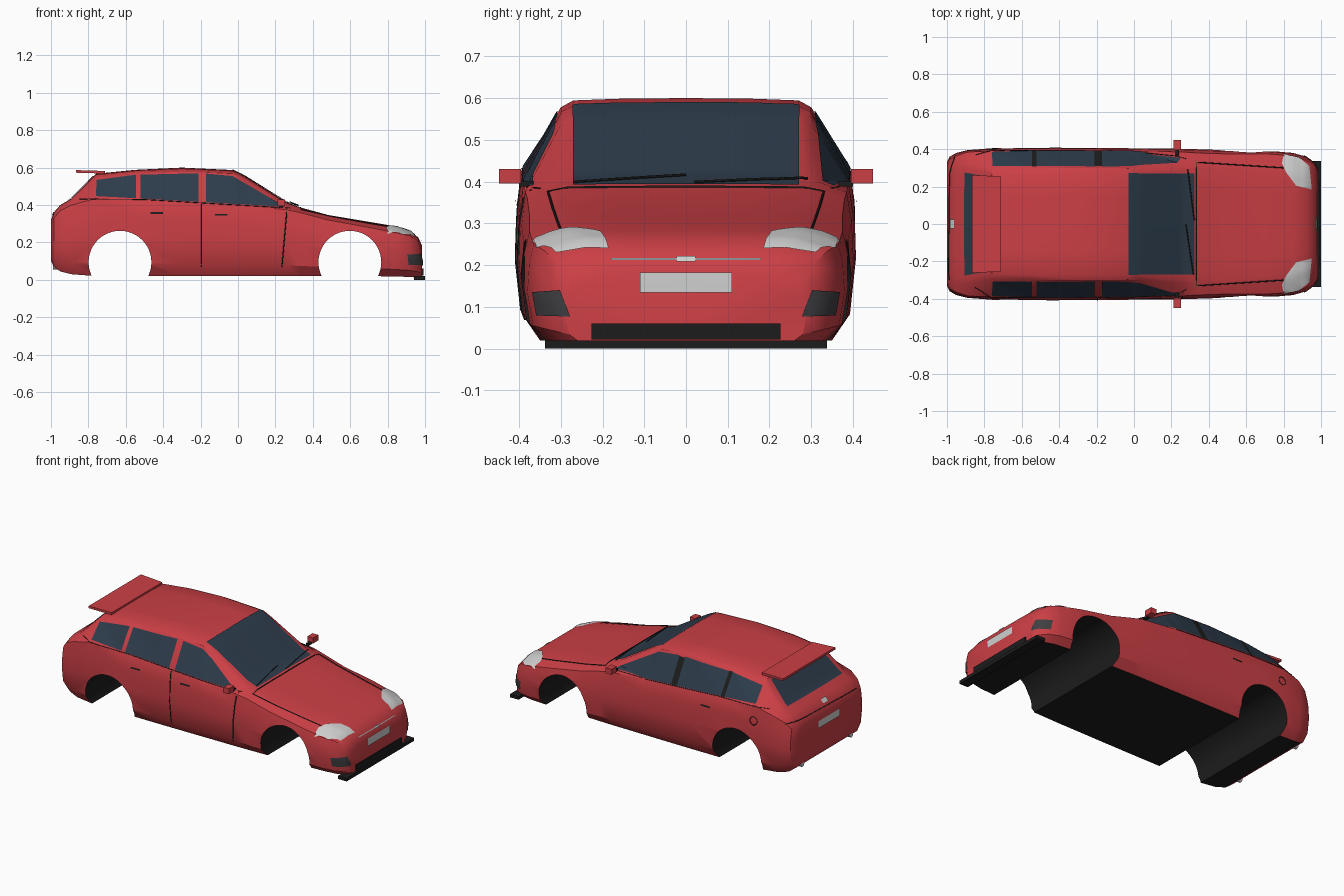
import bpy, bmesh, math
from mathutils import Vector
from mathutils.bvhtree import BVHTree

cube = bpy.data.objects.get("Cube")
if cube:
    bpy.data.objects.remove(cube, do_unlink=True)


def material(name, r, g, b):
    m = bpy.data.materials.new(name)
    m.use_nodes = True
    m.diffuse_color = (r, g, b, 1)
    m.node_tree.nodes["Principled BSDF"].inputs["Base Color"].default_value = (r, g, b, 1)
    return m


RED = material("red paint", 0.6, 0.05, 0.06)
GLASS = material("tinted glass", 0.026, 0.045, 0.07)
BLACK = material("black trim", 0.012, 0.012, 0.012)
GREY = material("dark lamp grey", 0.05, 0.05, 0.055)
PALE = material("pale lamp grey", 0.62, 0.63, 0.62)


def add_object(name, bm, *mats):
    mesh = bpy.data.meshes.new(name)
    bm.to_mesh(mesh)
    bm.free()
    obj = bpy.data.objects.new(name, mesh)
    for m in mats:
        mesh.materials.append(m)
    bpy.context.collection.objects.link(obj)
    return obj


def smooth(obj, degrees=30):
    bpy.ops.object.select_all(action='DESELECT')
    obj.select_set(True)
    bpy.context.view_layer.objects.active = obj
    bpy.ops.object.shade_smooth_by_angle(angle=math.radians(degrees))


# Body shell: x, half width, floor, belt width, belt height, rail width, rail height, crown
STATIONS = [
    (-1.0, .33, .10, .31, .29, .27, .31, .32),
    (-.985, .36, .07, .345, .33, .30, .35, .36),
    (-.95, .38, .045, .365, .37, .32, .39, .40),
    (-.89, .395, .03, .385, .40, .32, .425, .435),
    (-.76, .405, .02, .39, .435, .295, .545, .567),
    (-.55, .407, .02, .395, .425, .30, .568, .588),
    (-.3, .407, .02, .395, .41, .30, .578, .60),
    (-.03, .405, .02, .39, .40, .298, .568, .587),
    (.03, .404, .02, .39, .395, .30, .538, .558),
    (.26, .402, .02, .385, .375, .315, .40, .415),
    (.33, .40, .02, .38, .36, .32, .38, .388),
    (.48, .395, .02, .375, .32, .33, .34, .347),
    (.70, .393, .02, .375, .28, .31, .30, .31),
    (.85, .38, .018, .365, .25, .30, .275, .285),
    (.92, .36, .015, .34, .235, .28, .25, .262),
    (.965, .325, .012, .305, .20, .25, .215, .225),
    (.985, .29, .012, .27, .15, .22, .17, .18),
]


def section(w, floor, bw, bz, rw, rz, top):
    side = bz - floor
    half = [(0, floor), (.86 * w, floor), (.965 * w, floor + .16 * side),
            (w, floor + .5 * side), (.7 * w + .3 * bw, floor + .8 * side), (bw, bz),
            (rw, rz), (rw - .03, rz + .75 * (top - rz)),
            (.5 * rw, rz + .95 * (top - rz)), (0, top)]
    return half + [(-y, z) for y, z in half[-2:0:-1]]


bm = bmesh.new()
rings = [[bm.verts.new((s[0], y, z)) for y, z in section(*s[1:])] for s in STATIONS]
for a, b in zip(rings, rings[1:]):
    for i in range(len(a)):
        j = (i + 1) % len(a)
        bm.faces.new((a[i], a[j], b[j], b[i]))
bm.faces.new(rings[0])
bm.faces.new(rings[-1])
bmesh.ops.recalc_face_normals(bm, faces=bm.faces)
surface = BVHTree.FromBMesh(bm)
body = add_object("body", bm, RED, BLACK)

# Wheel arches cut right through the shell
ARCHES, ARCH_Z, ARCH_R = (-.631, .598), .094, .168
for x in ARCHES:
    bpy.ops.mesh.primitive_cylinder_add(vertices=48, radius=ARCH_R, depth=1.2,
                                        location=(x, 0, ARCH_Z), rotation=(math.pi / 2, 0, 0))
    cutter = bpy.context.object
    cutter.name = "arch_cutter"
    cutter.hide_render = True
    mod = body.modifiers.new("arch", 'BOOLEAN')
    mod.operation, mod.solver, mod.object = 'DIFFERENCE', 'EXACT', cutter
    bpy.ops.object.select_all(action='DESELECT')
    body.select_set(True)
    bpy.context.view_layer.objects.active = body
    bpy.ops.object.modifier_apply(modifier=mod.name)
    bpy.data.objects.remove(cutter, do_unlink=True)


def in_arch(v, x):
    return abs(math.hypot(v.x - x, v.z - ARCH_Z) - ARCH_R) < .004


# Black underside and arch linings
for p in body.data.polygons:
    points = [body.data.vertices[i].co for i in p.vertices]
    lining = abs(p.normal.y) < .2 and any(all(in_arch(v, x) for v in points) for x in ARCHES)
    p.material_index = int(lining or (p.normal.z < -.85 and p.center.z < .06))
smooth(body)

# Flat outlines are pressed onto the shell from one of these sides
SIDES = {
    "near": (lambda a, b: (a, -2, b), Vector((0, 1, 0))),
    "far": (lambda a, b: (a, 2, b), Vector((0, -1, 0))),
    "top": (lambda a, b: (a, b, 2), Vector((0, 0, -1))),
    "nose": (lambda a, b: (2, a, b), Vector((-1, 0, 0))),
    "tail": (lambda a, b: (-2, a, b), Vector((1, 0, 0))),
}


def press(a, b, side, lift):
    origin, ray = SIDES[side]
    start = Vector(origin(a, b))
    hit, normal, _, _ = surface.ray_cast(start, ray)
    if hit is None:
        hit, normal, _, _ = surface.find_nearest(start + ray * 1.1)
    return hit + normal * lift


def plate(name, outline, side, mat, lift=.004, grid=.02):
    bm = bmesh.new()
    bm.faces.new([bm.verts.new((a, b, 0)) for a, b in outline])
    for axis in (0, 1):
        values = [p[axis] for p in outline]
        for k in range(math.ceil(min(values) / grid), math.ceil(max(values) / grid)):
            at, normal = Vector(), Vector()
            at[axis], normal[axis] = k * grid, 1
            bmesh.ops.bisect_plane(bm, geom=bm.verts[:] + bm.edges[:] + bm.faces[:],
                                   plane_co=at, plane_no=normal)
    for v in bm.verts:
        v.co = press(v.co.x, v.co.y, side, lift)
    bm.normal_update()
    if sum(f.normal.dot(SIDES[side][1]) * f.calc_area() for f in bm.faces) > 0:
        bmesh.ops.reverse_faces(bm, faces=bm.faces[:])
    obj = add_object(name, bm, mat)
    smooth(obj)
    return obj


def rect(a0, a1, b0, b1):
    return [(a0, b0), (a1, b0), (a1, b1), (a0, b1)]


def seam(name, path, side, radius=.003, lift=.001, steps=14):
    curve = bpy.data.curves.new(name, 'CURVE')
    curve.dimensions, curve.bevel_depth, curve.bevel_resolution = '3D', radius, 0
    points = [Vector(p).lerp(Vector(q), i / steps)
              for p, q in zip(path, path[1:]) for i in range(steps + 1)]
    spline = curve.splines.new('POLY')
    spline.points.add(len(points) - 1)
    for target, p in zip(spline.points, points):
        target.co = (*press(p.x, p.y, side, lift), 1)
    curve.materials.append(BLACK)
    bpy.context.collection.objects.link(bpy.data.objects.new(name, curve))


def box(name, x0, x1, y0, y1, z0, z1, mat):
    bm = bmesh.new()
    bmesh.ops.create_cube(bm, size=1)
    for v in bm.verts:
        v.co = ((x0 + x1) / 2 + v.co.x * (x1 - x0), (y0 + y1) / 2 + v.co.y * (y1 - y0),
                (z0 + z1) / 2 + v.co.z * (z1 - z0))
    return add_object(name, bm, mat)


# Glass
WINDOWS = {
    "quarter_window": [(-.76, .445), (-.545, .434), (-.545, .56), (-.755, .532)],
    "rear_door_window": [(-.52, .433), (-.21, .415), (-.21, .568), (-.52, .56)],
    "front_door_window": [(-.17, .413), (.25, .388), (-.03, .553), (-.17, .566)],
}
for side in ("near", "far"):
    for name, outline in WINDOWS.items():
        plate(f"{name}_{side}", outline, side, GLASS)
    seam(f"belt_line_{side}", [(-.85, .432), (-.5, .429), (.28, .383)], side, .002)
plate("windscreen", rect(-.03, .322, -.27, .27), "top", GLASS)
plate("tailgate_window", [(-.275, .425), (.275, .425), (.25, .552), (-.25, .552)], "tail", GLASS)
for name, a, b, low in (("door_pillar", -.21, -.17, .413), ("rear_pillar", -.545, -.52, .432)):
    plate(f"{name}_far", rect(a, b, low, .562), "far", BLACK)

# Panel gaps, handles and wipers
seam("rear_door_gap", [(-.195, .07), (-.195, .405)], "near")
seam("front_door_gap", [(.235, .07), (.262, .38)], "near")
seam("bonnet_gap", [(.80, -.30), (.335, -.33), (.335, .33), (.80, .30)], "top")
seam("tailgate_gap", [(.365, .362), (.22, .357), (-.30, .345)], "tail")
for name, x, z, side in (("rear_handle_near", -.435, .357, "near"),
                         ("front_handle_near", -.09, .347, "near"),
                         ("rear_handle_far", -.42, .35, "far")):
    plate(name, rect(x - .033, x + .033, z - .005, z + .005), side, BLACK, .006)
seam("fuel_cap", [(-.755 + .025 * math.cos(t * math.pi / 8), .343 + .025 * math.sin(t * math.pi / 8))
                  for t in range(17)], "far", .002, steps=1)
seam("wiper_a", [(.315, -.27), (.275, 0)], "top", .003, .008)
seam("wiper_b", [(.32, .02), (.285, .29)], "top", .003, .008)

# Lamps, number plates and trim
LAMP = [(.79, .325), (.80, .372), (.88, .355), (.935, .31), (.948, .185), (.865, .205), (.81, .28)]
FOG = [(.30, .14), (.365, .135), (.355, .08), (.278, .077)]
for s, side in ((-1, "near"), (1, "far")):
    plate(f"headlamp_{side}", [(x, s * y) for x, y in LAMP], "top", PALE)
    plate(f"fog_lamp_{side}", [(s * y, z) for y, z in FOG], "nose", GREY)
    box(f"mirror_{side}", .21, .25, *sorted((s * .395, s * .448)), .395, .43, RED)
    box(f"mirror_arm_{side}", .222, .24, *sorted((s * .365, s * .40)), .388, .402, BLACK)
    # Exhaust tips
    bpy.ops.mesh.primitive_cylinder_add(vertices=16, radius=.018, depth=.09,
                                        location=(-.945, s * .245, .073),
                                        rotation=(0, math.pi / 2, 0))
    pipe = bpy.context.object
    pipe.name = f"exhaust_{side}"
    pipe.data.materials.append(PALE)
    smooth(pipe)
plate("front_number_plate", rect(-.11, .11, .135, .18), "nose", PALE, .005)
plate("rear_number_plate", rect(-.107, .107, .25, .295), "tail", PALE, .005)
plate("nose_trim_strip", rect(-.18, .18, .21, .215), "nose", PALE, .005)
plate("nose_trim_centre", rect(-.023, .023, .206, .219), "nose", PALE, .007)
plate("tail_trim_centre", rect(-.025, .025, .367, .39), "tail", PALE, .006)

# Lower grille and splitter
box("lower_grille", .93, .992, -.226, .226, .022, .06, BLACK)
box("front_splitter", .94, 1.0, -.338, .338, 0, .02, BLACK)

# Roof spoiler: a thin blade tipped up towards the tail
spoiler = box("spoiler", -.865, -.71, -.262, .262, 0, .014, RED)
for v in spoiler.data.vertices:
    v.co.z += .568 + (-.71 - v.co.x) * .03
    if v.co.x > -.75:
        v.co.y *= .97
